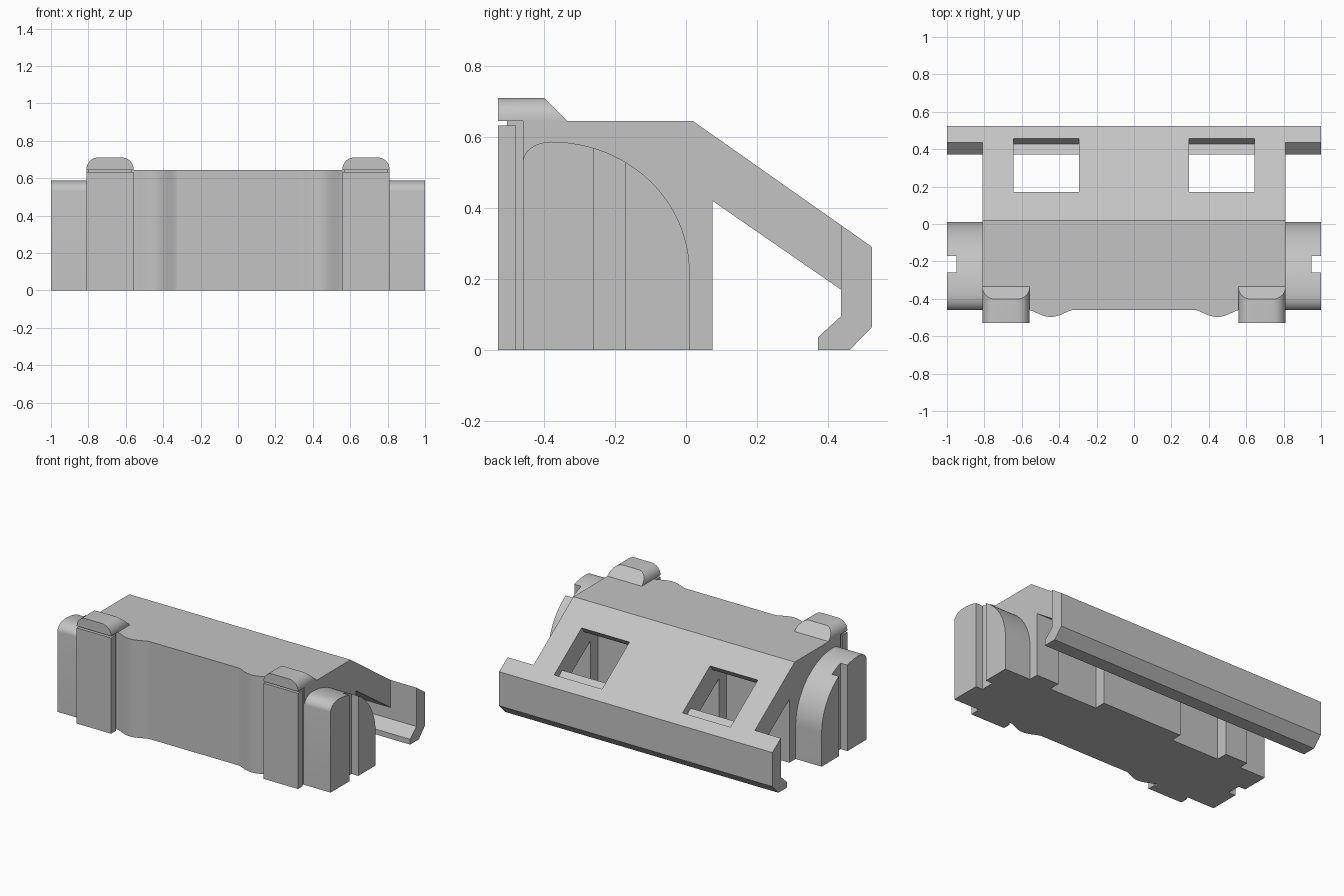
import bpy, bmesh
from math import sin, cos, pi, radians
from mathutils import Vector

cube = bpy.data.objects.get("Cube")
if cube:
    bpy.data.objects.remove(cube, do_unlink=True)

grey = bpy.data.materials.new("plain_grey")
grey.use_nodes = True
grey.diffuse_color = (0.55, 0.55, 0.55, 1)
grey.node_tree.nodes["Principled BSDF"].inputs["Base Color"].default_value = grey.diffuse_color


def prism(name, axis, outline, lo, hi):
    """Extrude a 2D outline along an axis: x takes (y, z), y takes (x, z), z takes (x, y)."""
    bm = bmesh.new()
    place = {"x": lambda p: (lo, p[0], p[1]),
             "y": lambda p: (p[0], lo, p[1]),
             "z": lambda p: (p[0], p[1], lo)}[axis]
    face = bm.faces.new([bm.verts.new(place(p)) for p in outline])
    top = bmesh.ops.extrude_face_region(bm, geom=[face])["geom"]
    step = Vector([hi - lo if a == axis else 0 for a in "xyz"])
    bmesh.ops.translate(bm, vec=step, verts=[v for v in top if isinstance(v, bmesh.types.BMVert)])
    bmesh.ops.recalc_face_normals(bm, faces=bm.faces)
    mesh = bpy.data.meshes.new(name)
    bm.to_mesh(mesh)
    bm.free()
    mesh.materials.append(grey)
    obj = bpy.data.objects.new(name, mesh)
    bpy.context.collection.objects.link(obj)
    return obj


def rect(a, b, c, d):
    return [(a, c), (b, c), (b, d), (a, d)]


def arc(cx, cz, rx, rz, start, end, n):
    return [(cx + rx * cos(radians(start + (end - start) * i / n)),
             cz + rz * sin(radians(start + (end - start) * i / n))) for i in range(n + 1)]


def smooth(obj):
    bpy.ops.object.select_all(action="DESELECT")
    obj.select_set(True)
    bpy.context.view_layer.objects.active = obj
    bpy.ops.object.shade_smooth_by_angle(angle=radians(30))


def cut(obj, cutter):
    mod = obj.modifiers.new("cut", "BOOLEAN")
    mod.operation = "DIFFERENCE"
    mod.solver = "EXACT"
    mod.object = cutter
    cutter.hide_render = True
    cutter.hide_set(True)
    cutter.display_type = "WIRE"


SLOPE = (0.29 - 0.645) / (0.525 - 0.02)


def roof(y):
    return 0.645 + SLOPE * (y - 0.02)


# Main body with its sloping rear slab, and the full-width rear rail
body = prism("body", "x", [(-0.46, 0), (-0.46, 0.645), (0.02, 0.645), (0.437, roof(0.437)),
                           (0.437, 0.17), (0.075, 0.42), (0.075, 0)], -0.81, 0.81)
rail = prism("rear_rail", "x", [(0.437, roof(0.437)), (0.525, 0.29), (0.525, 0.065), (0.462, 0),
                                (0.372, 0), (0.372, 0.035), (0.437, 0.095)], -1, 1)

normal = Vector((-SLOPE, 1)).normalized()
for side, sign in (("left", 1), ("right", -1)):
    def span(a, b):
        return sorted((a * sign, b * sign))

    # Window recess square to the slope, opening into a pocket below
    ends = [Vector((y, roof(y))) for y in (0.17, 0.457)]
    frame = [ends[0] + normal * 0.05, ends[1] + normal * 0.05,
             ends[1] - normal * 0.05, ends[0] - normal * 0.05]
    window = prism(side + "_window_cutter", "x", frame, *span(0.295, 0.645))
    pocket = prism(side + "_pocket_cutter", "x",
                   [(0.0, -0.1), (0.372, -0.1), (0.372, roof(0.372) - 0.055),
                    (0.1, roof(0.1) - 0.055), (0.0, roof(0.1) - 0.055)], *span(0.295, 0.645))
    cut(body, window)
    cut(body, pocket)
    cut(rail, window)

    # Rounded side fender with an upright slot in its outer face
    outline = ([(-0.46, 0)] + arc(-0.38, 0.53, 0.08, 0.057, 180, 90, 8)
               + arc(-0.38, 0.22, 0.39, 0.367, 90, 0, 24)[1:] + [(0.01, 0)])
    fender = prism(side + "_fender", "x", outline, *span(0.81, 1))
    smooth(fender)
    cut(fender, prism(side + "_slot_cutter", "z",
                      rect(*span(0.95, 1.1), -0.26, -0.17), -0.1, 0.8))

    # Soft bulge on the front
    wave = [(sign * (0.33 + 0.23 * i / 20), -0.46 - 0.037 * max(0, sin(pi * i / 20)) ** 1.3)
            for i in range(21)]
    smooth(prism(side + "_front_bulge", "z", wave, 0, 0.645))

    # Front post standing off the body on a narrower neck
    prism(side + "_front_post", "z", rect(*span(0.558, 0.81), -0.53, -0.48), 0, 0.633)
    prism(side + "_post_neck", "z", rect(*span(0.57, 0.8), -0.505, -0.46), 0, 0.646)

    # Round-shouldered cap on top, with its rear end cut at an angle
    low, high = span(0.558, 0.81)
    shape = ([(high, 0.645)] + arc(high - 0.065, 0.648, 0.065, 0.063, 0, 90, 8)
             + arc(low + 0.065, 0.648, 0.065, 0.063, 90, 180, 8) + [(low, 0.645)])
    cap = prism(side + "_post_cap", "y", shape, -0.53, -0.335)
    for v in cap.data.vertices:
        if v.co.y > -0.4:
            v.co.y -= v.co.z - 0.645
    smooth(cap)
